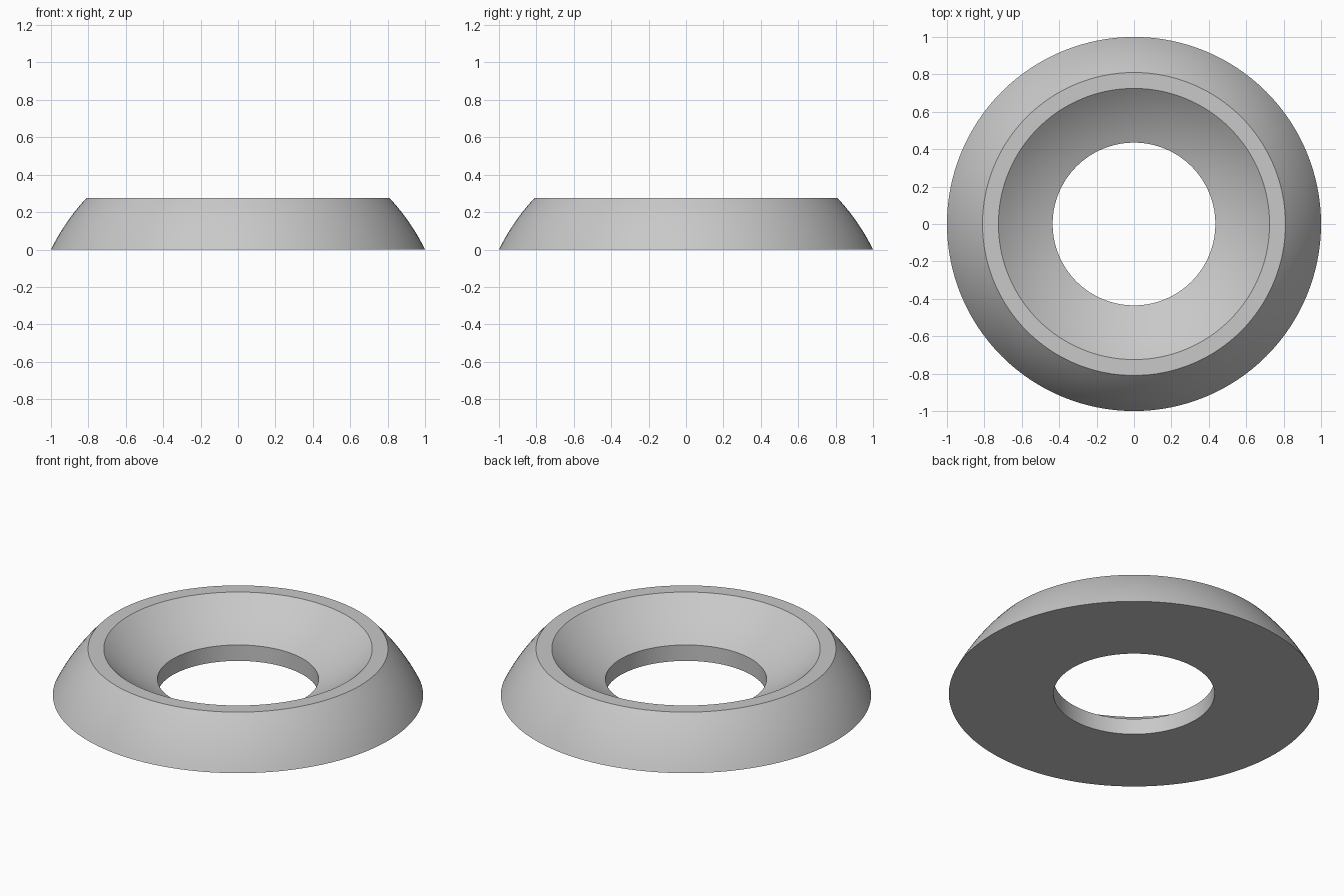
import bpy, bmesh, math

cube = bpy.data.objects.get("Cube")
if cube:
    bpy.data.objects.remove(cube)

RIM_OUT, RIM_IN, HOLE = 0.81, 0.725, 0.435
TOP, LIP = 0.275, 0.095
SEGMENTS = 128


def sphere_arc(start, end, steps):
    """Points of a circular arc, centred on the z axis, from start to end."""
    (r0, z0), (r1, z1) = start, end
    c = (r1**2 + z1**2 - r0**2 - z0**2) / (2 * (z1 - z0))
    radius = math.hypot(r0, z0 - c)
    a0, a1 = math.atan2(z0 - c, r0), math.atan2(z1 - c, r1)
    angles = [a0 + (a1 - a0) * i / steps for i in range(steps + 1)]
    return [(radius * math.cos(a), c + radius * math.sin(a)) for a in angles]


# Cross-section: domed outside, flat rim, dished seat, straight bore
profile = sphere_arc((1, 0), (RIM_OUT, TOP), 10)
profile += sphere_arc((RIM_IN, TOP), (HOLE, LIP), 10)
profile.append((HOLE, 0))

# Revolve the closed section about the z axis
bm = bmesh.new()
verts = [bm.verts.new((r, 0, z)) for r, z in profile]
edges = [bm.edges.new((v, verts[(i + 1) % len(verts)])) for i, v in enumerate(verts)]
bmesh.ops.spin(bm, geom=verts + edges, axis=(0, 0, 1), cent=(0, 0, 0),
               angle=math.tau, steps=SEGMENTS, use_merge=True)
bmesh.ops.remove_doubles(bm, verts=bm.verts, dist=0.0001)
bmesh.ops.recalc_face_normals(bm, faces=bm.faces)
mesh = bpy.data.meshes.new("dished_washer")
bm.to_mesh(mesh)
bm.free()

washer = bpy.data.objects.new("dished_washer", mesh)
bpy.context.collection.objects.link(washer)

# Plain grey metal
grey = bpy.data.materials.new("light_grey")
grey.use_nodes = True
colour = (0.58, 0.58, 0.58, 1)
grey.diffuse_color = colour
grey.node_tree.nodes["Principled BSDF"].inputs["Base Color"].default_value = colour
mesh.materials.append(grey)

# Smooth curved walls, crisp rims
bpy.ops.object.select_all(action="DESELECT")
washer.select_set(True)
bpy.context.view_layer.objects.active = washer
bpy.ops.object.shade_smooth_by_angle(angle=math.radians(20))
